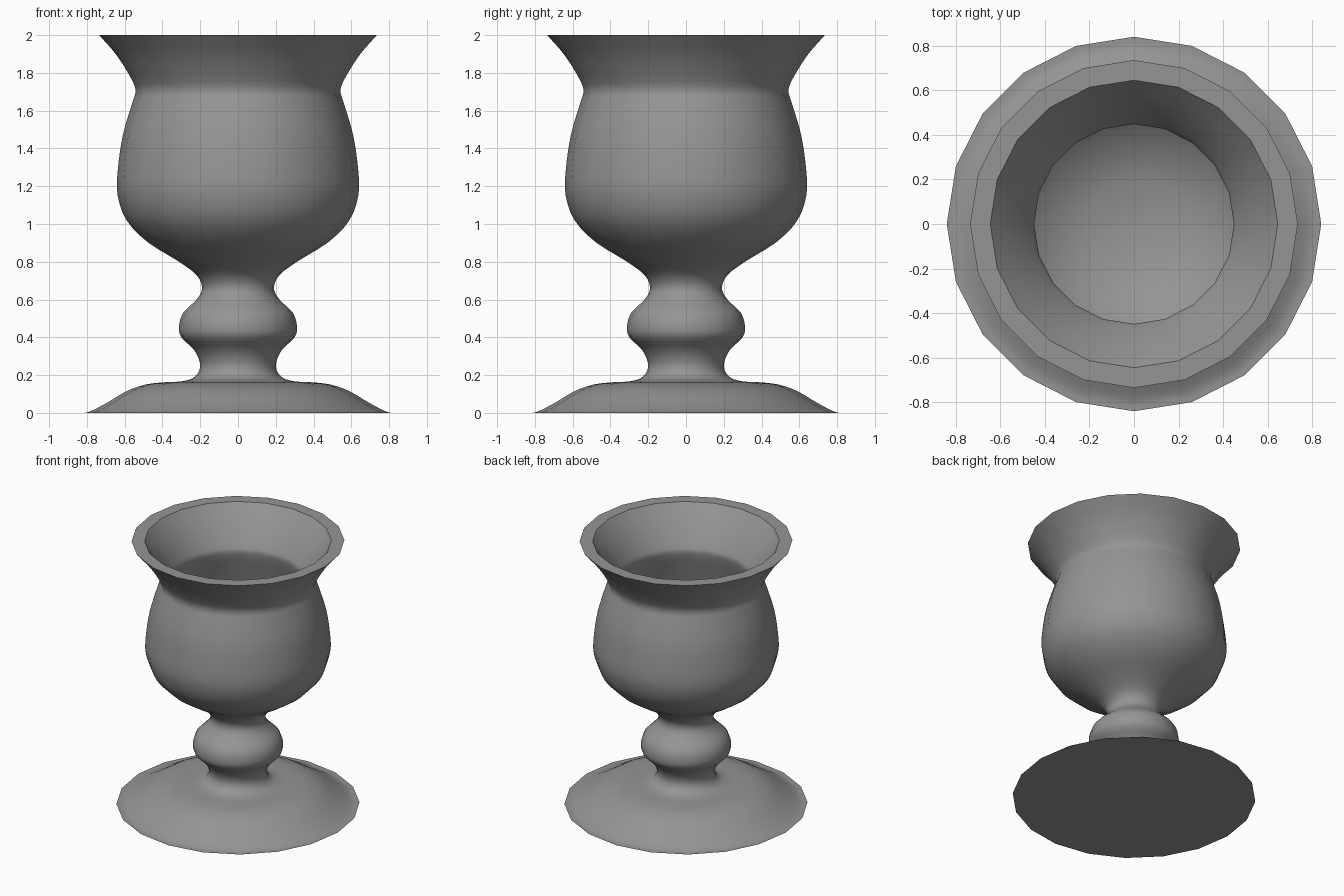
import bpy
import bmesh
import math
from mathutils import Vector

SIDES = 20   # facets around the axis
STEPS = 3    # rings between two profile points

default_cube = bpy.data.objects.get("Cube")
if default_cube:
    bpy.data.objects.remove(default_cube, do_unlink=True)


def make_material(name, colour):
    material = bpy.data.materials.new(name)
    material.use_nodes = True
    material.diffuse_color = colour
    material.node_tree.nodes["Principled BSDF"].inputs["Base Color"].default_value = colour
    return material


def smooth_profile(points):
    """Pass a rounded curve through (radius, height) points."""
    pts = [Vector(p) for p in points]
    pts = [2 * pts[0] - pts[1]] + pts + [2 * pts[-1] - pts[-2]]
    curve = []
    for a, b, c, d in zip(pts, pts[1:], pts[2:], pts[3:]):
        for step in range(STEPS):
            t = step / STEPS
            curve.append(b + 0.5 * t * ((c - a)
                         + t * (2 * a - 5 * b + 4 * c - d)
                         + t * t * (3 * (b - c) + d - a)))
    curve.append(pts[-2])
    return curve


def lathe(name, profile, floor_height, material):
    """Turn a profile around z, closed by a flat base and a fan at the bowl floor."""
    bm = bmesh.new()
    rings = []
    for radius, height in profile:
        ring = []
        for i in range(SIDES):
            angle = math.tau * i / SIDES
            ring.append(bm.verts.new((radius * math.cos(angle),
                                      radius * math.sin(angle), height)))
        rings.append(ring)
    for low, high in zip(rings, rings[1:]):
        for i in range(SIDES):
            j = (i + 1) % SIDES
            bm.faces.new((low[i], low[j], high[j], high[i]))
    bm.faces.new(list(reversed(rings[0])))
    centre = bm.verts.new((0, 0, floor_height))
    for i in range(SIDES):
        bm.faces.new((rings[-1][i], rings[-1][(i + 1) % SIDES], centre))

    mesh = bpy.data.meshes.new(name)
    bm.to_mesh(mesh)
    bm.free()
    mesh.materials.append(material)
    obj = bpy.data.objects.new(name, mesh)
    bpy.context.collection.objects.link(obj)
    bpy.ops.object.select_all(action="DESELECT")
    obj.select_set(True)
    bpy.context.view_layer.objects.active = obj
    bpy.ops.object.shade_smooth_by_angle(angle=math.radians(32))
    return obj


# Foot: thin edge swelling to a flat plateau
foot = [(0.84, 0), (0.79, 0.005), (0.7, 0.05), (0.59, 0.115),
        (0.49, 0.15), (0.39, 0.162), (0.3, 0.167)]
# Stem: two narrow necks around a rounded knop
stem = [(0.23, 0.19), (0.2, 0.25), (0.23, 0.33), (0.3, 0.4), (0.312, 0.46),
        (0.29, 0.53), (0.22, 0.6), (0.19, 0.66), (0.22, 0.73)]
# Bowl: full belly, pinched throat and flared lip
bowl = [(0.32, 0.805), (0.48, 0.905), (0.59, 1.02), (0.637, 1.15),
        (0.637, 1.28), (0.61, 1.47), (0.56, 1.64), (0.543, 1.7),
        (0.56, 1.76), (0.64, 1.89), (0.735, 2)]
# Hollow: inside wall from the lip down to the bowl floor
hollow = [(0.645, 2), (0.55, 1.88), (0.465, 1.75), (0.45, 1.69),
          (0.49, 1.54), (0.54, 1.34), (0.55, 1.2), (0.52, 1.07),
          (0.42, 0.97), (0.27, 0.89), (0.1, 0.855)]

grey = make_material("plain_grey", (0.3, 0.3, 0.3, 1))
lathe("goblet", smooth_profile(foot + stem + bowl) + smooth_profile(hollow), 0.85, grey)
